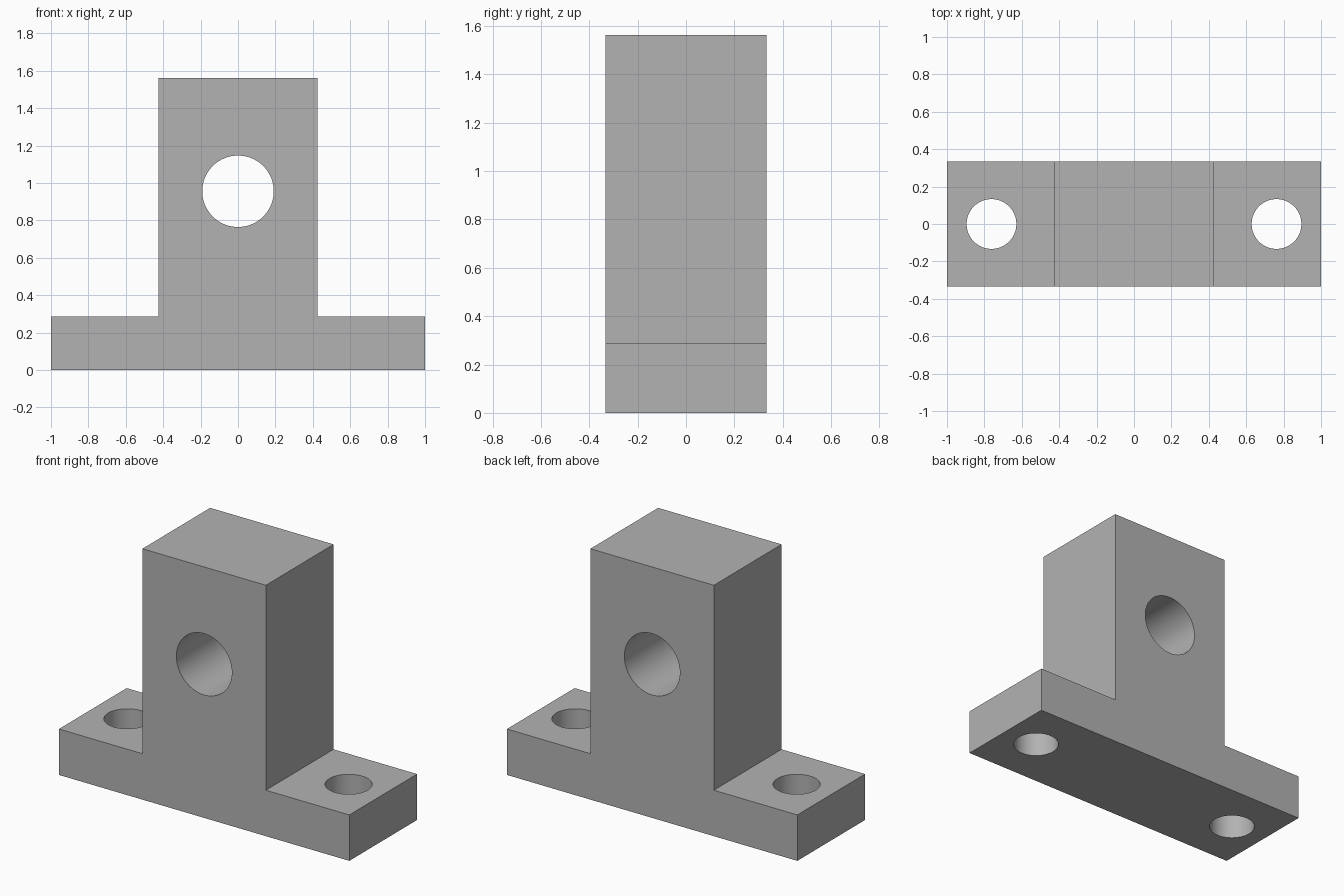
import bpy
import bmesh
import math

cube = bpy.data.objects.get("Cube")
if cube:
    bpy.data.objects.remove(cube, do_unlink=True)

HALF_DEPTH = 0.333
BASE_TOP, TOP = 0.286, 1.562
HALF_UPRIGHT = 0.425
SHAFT_Z, SHAFT_R = 0.956, 0.191
BOLT_X, BOLT_R = 0.762, 0.133

grey = bpy.data.materials.new("grey metal")
grey.use_nodes = True
colour = (0.45, 0.45, 0.45, 1.0)
grey.diffuse_color = colour
grey.node_tree.nodes["Principled BSDF"].inputs["Base Color"].default_value = colour


def extruded_profile(name, half_outline):
    """Mirror a right-hand outline in x, then extrude it along y."""
    outline = half_outline + [(-x, z) for x, z in reversed(half_outline)]
    bm = bmesh.new()
    face = bm.faces.new([bm.verts.new((x, -HALF_DEPTH, z)) for x, z in outline])
    result = bmesh.ops.extrude_face_region(bm, geom=[face])
    moved = [g for g in result["geom"] if isinstance(g, bmesh.types.BMVert)]
    bmesh.ops.translate(bm, verts=moved, vec=(0, 2 * HALF_DEPTH, 0))
    bmesh.ops.recalc_face_normals(bm, faces=bm.faces)
    mesh = bpy.data.meshes.new(name)
    bm.to_mesh(mesh)
    bm.free()
    obj = bpy.data.objects.new(name, mesh)
    bpy.context.collection.objects.link(obj)
    obj.data.materials.append(grey)
    return obj


def drill(target, name, radius, location, rotation=(0, 0, 0)):
    """Cut a round through hole."""
    bpy.ops.mesh.primitive_cylinder_add(vertices=96, radius=radius, depth=1.2,
                                        location=location, rotation=rotation)
    cutter = bpy.context.object
    cutter.name = name
    cutter.hide_render = True
    cutter.data.materials.append(grey)
    mod = target.modifiers.new(name, 'BOOLEAN')
    mod.operation = 'DIFFERENCE'
    mod.solver = 'EXACT'
    mod.object = cutter
    bpy.ops.object.select_all(action='DESELECT')
    target.select_set(True)
    bpy.context.view_layer.objects.active = target
    bpy.ops.object.modifier_apply(modifier=mod.name)
    bpy.data.objects.remove(cutter, do_unlink=True)


# Inverted T body: flanged base and upright block
bracket = extruded_profile("shaft_support_bracket", [
    (1.0, 0.0), (1.0, BASE_TOP), (HALF_UPRIGHT, BASE_TOP), (HALF_UPRIGHT, TOP)])

# Shaft bore through the upright, bolt holes through both flanges
drill(bracket, "shaft_bore", SHAFT_R, (0, 0, SHAFT_Z), (math.pi / 2, 0, 0))
for side, sign in (("left", 1), ("right", -1)):
    drill(bracket, side + "_bolt_hole", BOLT_R, (sign * BOLT_X, 0, 0))

# Smooth bore walls with crisp outer edges
bpy.ops.object.shade_smooth_by_angle(angle=math.radians(30))
